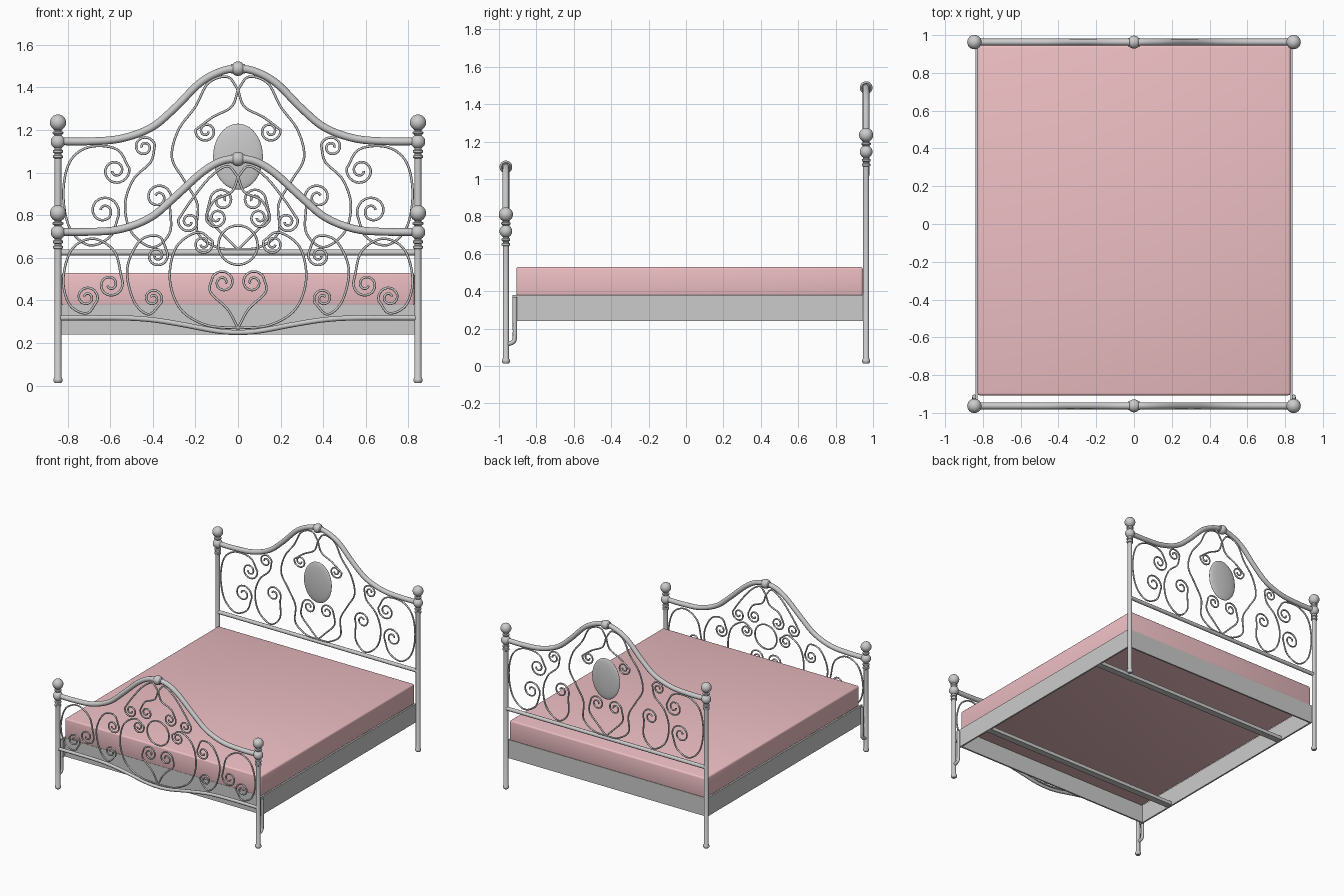
import bpy, bmesh
from math import sin, cos, pi, radians
from mathutils import Vector, Matrix

cube = bpy.data.objects.get("Cube")
if cube:
    bpy.data.objects.remove(cube)

POST_X, END_Y = 0.845, 0.963
HEAD_TOP, FOOT_TOP = 1.235, 0.81


def add_object(name, mesh, material=None):
    obj = bpy.data.objects.new(name, mesh)
    bpy.context.collection.objects.link(obj)
    if material:
        mesh.materials.append(material)
    return obj


def smooth(mesh, angle=40):
    for poly in mesh.polygons:
        poly.use_smooth = True
    mesh.set_sharp_from_angle(angle=radians(angle))


def box(name, low, high, material=None, bevel=0):
    low, high = Vector(low), Vector(high)
    bm = bmesh.new()
    bmesh.ops.create_cube(bm, size=1)
    bmesh.ops.scale(bm, vec=high - low, verts=bm.verts)
    bmesh.ops.translate(bm, vec=(low + high) / 2, verts=bm.verts)
    if bevel:
        bmesh.ops.bevel(bm, geom=bm.edges[:], offset=bevel, segments=3,
                        profile=0.5, affect='EDGES')
    mesh = bpy.data.meshes.new(name)
    bm.to_mesh(mesh)
    bm.free()
    if bevel:
        smooth(mesh)
    return add_object(name, mesh, material)


def lathe(name, profile, matrix, segments=24):
    """Spin (radius, height) pairs about the local z axis."""
    bm = bmesh.new()
    verts = [bm.verts.new((r, 0, z)) for r, z in profile]
    edges = [bm.edges.new(pair) for pair in zip(verts, verts[1:])]
    bmesh.ops.spin(bm, geom=verts + edges, cent=(0, 0, 0), axis=(0, 0, 1),
                   angle=2 * pi, steps=segments)
    bmesh.ops.remove_doubles(bm, verts=bm.verts, dist=1e-5)
    bmesh.ops.recalc_face_normals(bm, faces=bm.faces)
    bm.transform(matrix)
    mesh = bpy.data.meshes.new(name)
    bm.to_mesh(mesh)
    bm.free()
    smooth(mesh)
    return add_object(name, mesh)


def ball(z, r, start=0.15, end=0.85, steps=10):
    """Profile points of a ball, from its lower neck to its upper neck."""
    angles = [pi * (start + (end - start) * i / steps) for i in range(steps + 1)]
    return [(r * sin(a), z - r * cos(a)) for a in angles]


def tubes(name, paths, radius, resolution=2):
    """Sweep a round section along every path and keep the result as a mesh."""
    curve = bpy.data.curves.new(name, 'CURVE')
    curve.dimensions = '3D'
    curve.bevel_depth = radius
    curve.bevel_resolution = resolution
    curve.use_fill_caps = True
    for path in paths:
        spline = curve.splines.new('POLY')
        spline.points.add(len(path) - 1)
        for point, co in zip(spline.points, path):
            point.co = (*co, 1)
    temp = bpy.data.objects.new(name + "_path", curve)
    mesh = bpy.data.meshes.new_from_object(temp)
    bpy.data.objects.remove(temp)
    bpy.data.curves.remove(curve)
    mesh.name = name
    smooth(mesh, 60)
    return add_object(name, mesh)


def through(points, steps=8):
    """Smooth path through the given points."""
    p = [Vector(q) for q in points]
    p = [2 * p[0] - p[1]] + p + [2 * p[-1] - p[-2]]
    path = []
    for a, b, c, d in zip(p, p[1:], p[2:], p[3:]):
        for i in range(steps):
            t = i / steps
            path.append(b + (c - a) * t / 2 + (a - 2.5 * b + 2 * c - d / 2) * t ** 2
                        + (1.5 * (b - c) + (d - a) / 2) * t ** 3)
    return path + [p[-2]]


def curl(path, centre, turns=1.5, steps=36):
    """Carry a path on into a spiral that closes on the centre."""
    centre = Vector(centre)
    arm, heading = path[-1] - centre, path[-1] - path[-2]
    side = 1 if arm.x * heading.y - arm.y * heading.x > 0 else -1
    for i in range(1, steps + 1):
        t = i / steps
        turn = Matrix.Rotation(side * turns * 2 * pi * t, 2)
        path.append(centre + turn @ arm * (1 - 0.78 * t))
    return path


def scrollwork(name, scrolls, y, radius=0.0058):
    paths = []
    for start, points, end in scrolls:
        path = through(points)
        if end:
            path = curl(path, end)
        if start:
            path = curl(path[::-1], start)
        for side in (-1, 1):
            paths.append([(side * p.x, y, p.y) for p in path])
    return tubes(name, paths, radius)


def mirrored_rail(name, half, y, radius):
    """Rail given from its centre to its left end."""
    points = [(-x, z) for x, z in half[:0:-1]] + half
    return tubes(name, [[(p.x, y, p.y) for p in through(points)]], radius, 4)


# Posts with foot caps, collars and two balls
def post(name, x, y, top):
    r = 0.016
    profile = [(0, 0.012), (0.014, 0.012), (0.022, 0.022), (0.022, 0.032), (r, 0.04)]
    for z in (top - 0.16, top - 0.135):
        profile += [(r, z - 0.009), (0.023, z - 0.005), (0.023, z + 0.005), (r, z + 0.009)]
    profile += ball(top - 0.09, 0.034)
    profile += [(0.025, top - 0.052), (0.025, top - 0.044), (r, top - 0.04)]
    profile += ball(top, 0.038, end=1)
    lathe(name, profile, Matrix.Translation((x, y, 0)))


for side, x in (("right", -POST_X), ("left", POST_X)):
    post("head_post_" + side, x, END_Y, HEAD_TOP)
    post("foot_post_" + side, x, -END_Y, FOOT_TOP)
    # Bent bracket joining the side board to the foot post
    bend = [(x, -0.915, 0.37), (x, -0.915, 0.25), (x, -0.915, 0.16),
            (x, -0.925, 0.128), (x, -END_Y, 0.115)]
    tubes("foot_bracket_" + side, [through(bend)], 0.012)

# Arched top rails and lower rails
mirrored_rail("head_top_rail", [(0, 1.488), (0.08, 1.475), (0.18, 1.42), (0.3, 1.3),
              (0.41, 1.21), (0.55, 1.16), (0.7, 1.147), (POST_X, 1.147)], END_Y, 0.018)
mirrored_rail("foot_top_rail", [(0, 1.064), (0.08, 1.053), (0.17, 1.0), (0.3, 0.882),
              (0.41, 0.79), (0.55, 0.735), (0.7, 0.722), (POST_X, 0.722)], -END_Y, 0.018)
mirrored_rail("head_lower_rail", [(0, 0.625), (POST_X, 0.625)], END_Y, 0.014)
mirrored_rail("foot_lower_rail", [(0, 0.25), (0.1, 0.257), (0.25, 0.285), (0.4, 0.309),
              (0.55, 0.318), (POST_X, 0.318)], -END_Y, 0.012)

# Turned knobs at the crown of each arch
knob = [(0, -0.032), (0.022, -0.032), (0.022, -0.022)] + ball(0, 0.034, 0.25, 0.75)
knob += [(0.022, 0.022), (0.022, 0.032), (0, 0.032)]
for name, y, z in (("head_knob", END_Y, 1.488), ("foot_knob", -END_Y, 1.064)):
    lathe(name, knob, Matrix.Translation((0, y, z)) @ Matrix.Rotation(pi / 2, 4, 'Y'))

# Domed oval medallion
lathe("medallion", ball(0, 1, 0, 1, 20), Matrix.Translation((0, END_Y, 1.075))
      @ Matrix.Diagonal((0.117, 0.018, 0.155, 1)), 40)

# Scrolls, one half each: start curl centre, points, end curl centre
head_scrolls = [
    ((0.63, 0.82), [(0.56, 0.8), (0.6, 0.7), (0.7, 0.66), (0.79, 0.74), (0.82, 0.9),
                    (0.79, 1.05), (0.7, 1.12), (0.57, 1.11), (0.51, 1.02)], (0.575, 1.01)),
    ((0.44, 1.12), [(0.39, 1.13), (0.41, 1.05), (0.49, 0.97), (0.53, 0.85), (0.5, 0.72),
                    (0.4, 0.65), (0.32, 0.72), (0.32, 0.85)], (0.375, 0.885)),
    (None, [(0, 1.39), (0.05, 1.45), (0.14, 1.42), (0.2, 1.31), (0.28, 1.2), (0.31, 1.07),
            (0.25, 0.96), (0.19, 0.85), (0.19, 0.72), (0.1, 0.65), (0, 0.64)], None),
    (None, [(0, 1.39), (0.03, 1.31), (0.12, 1.26), (0.2, 1.2)], (0.15, 1.195)),
    (None, [(0, 0.64), (0.06, 0.7), (0.14, 0.79), (0.13, 0.88)], (0.075, 0.87)),
]
foot_scrolls = [
    ((0.71, 0.415), [(0.66, 0.4), (0.71, 0.34), (0.79, 0.38), (0.82, 0.5), (0.78, 0.64),
                     (0.68, 0.69), (0.58, 0.63), (0.545, 0.5)], (0.6, 0.475)),
    ((0.4, 0.41), [(0.36, 0.39), (0.42, 0.335), (0.49, 0.4), (0.52, 0.55), (0.46, 0.68),
                   (0.37, 0.7), (0.33, 0.62)], (0.38, 0.61)),
    ((0.165, 0.665), [(0.12, 0.68), (0.19, 0.72), (0.29, 0.65), (0.32, 0.5), (0.27, 0.36),
                      (0.15, 0.285), (0, 0.27)], None),
    (None, [(0, 0.27), (0.05, 0.36), (0.13, 0.44), (0.12, 0.51)], (0.07, 0.485)),
    (None, [(0, 0.98), (0.05, 1.03), (0.13, 0.98), (0.22, 0.87), (0.28, 0.78)], (0.23, 0.77)),
    (None, [(0, 0.98), (0.03, 0.91), (0.11, 0.87), (0.15, 0.8)], (0.1, 0.79)),
]
scrollwork("head_scrollwork", head_scrolls, END_Y)
scrollwork("foot_scrollwork", foot_scrolls, -END_Y)

# Ring in the middle of the foot scrollwork
ring = [(0.092 * sin(pi * i / 24), -END_Y, 0.66 + 0.092 * cos(pi * i / 24)) for i in range(49)]
tubes("foot_ring", [ring], 0.0058)

# Frame boards and cross slats
for side, s in (("right", -1), ("left", 1)):
    inner, outer = sorted((s * 0.828, s * 0.84))
    box("side_board_" + side, (inner, -0.928, 0.24), (outer, 0.945, 0.38))
for name, y in (("foot_board", -0.905), ("head_board", 0.933)):
    box(name, (-0.828, y, 0.24), (0.828, y + 0.012, 0.38))
for name, y in (("front_slat", -0.6), ("rear_slat", 0.6)):
    box(name, (-0.84, y - 0.025, 0.242), (0.84, y + 0.025, 0.268))

# Mattress
pink = bpy.data.materials.new("mattress_pink")
pink.use_nodes = True
pink.diffuse_color = (0.85, 0.52, 0.55, 1)
pink.node_tree.nodes["Principled BSDF"].inputs["Base Color"].default_value = pink.diffuse_color
box("mattress", (-0.828, -0.907, 0.375), (0.828, 0.945, 0.53), pink, bevel=0.012)
